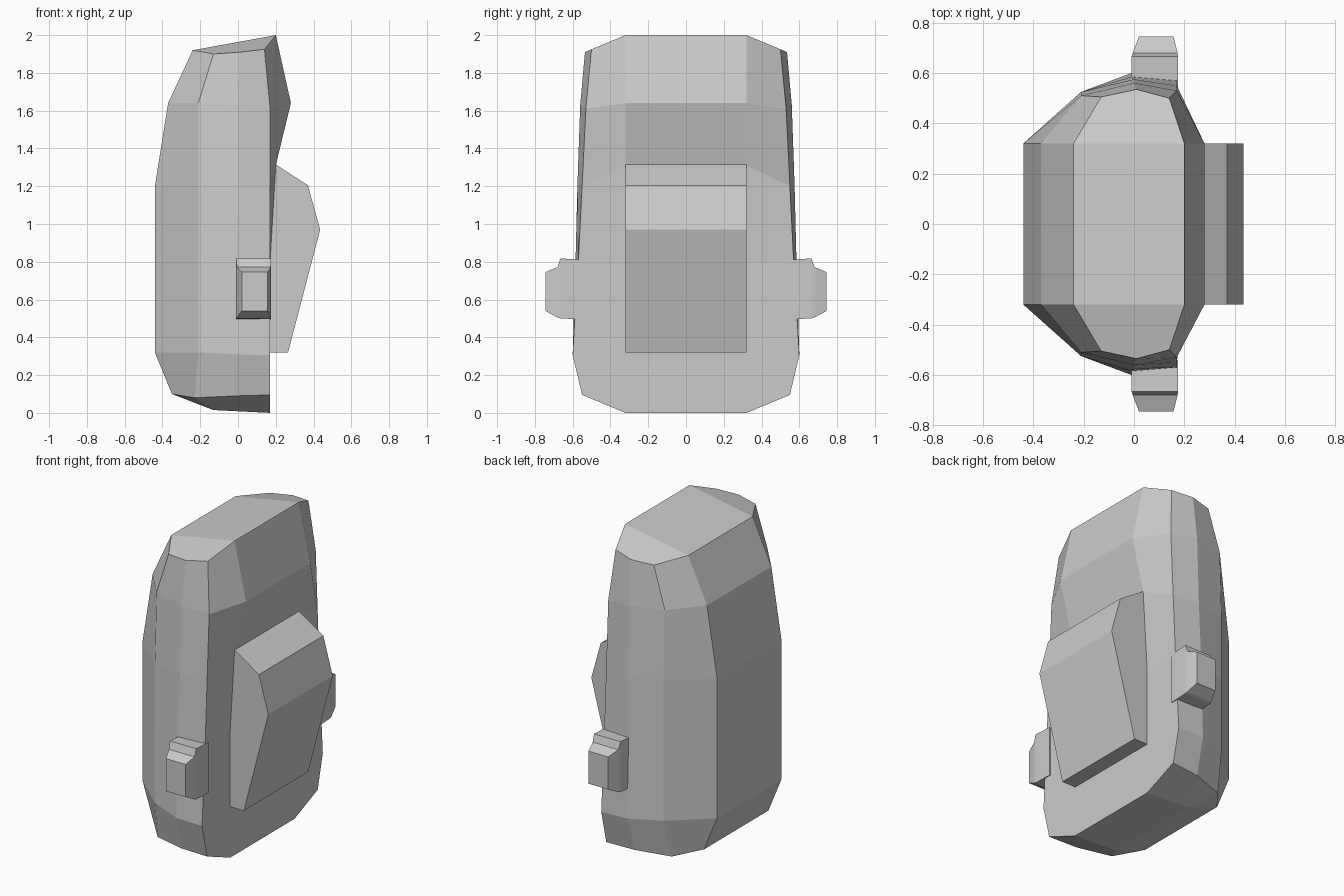
import bpy, bmesh

if "Cube" in bpy.data.objects:
    bpy.data.objects.remove(bpy.data.objects["Cube"])


def build(name, polys):
    """Make an object from polygons given as coordinates, sharing equal points."""
    bm = bmesh.new()
    pool = {}
    for poly in polys:
        vs = []
        for p in poly:
            key = tuple(round(c, 4) for c in p)
            if key not in pool:
                pool[key] = bm.verts.new(key)
            if pool[key] not in vs:
                vs.append(pool[key])
        if len(vs) > 2 and not bm.faces.get(vs):
            bm.faces.new(vs)
    bmesh.ops.recalc_face_normals(bm, faces=bm.faces)
    mesh = bpy.data.meshes.new(name)
    bm.to_mesh(mesh)
    bm.free()
    ob = bpy.data.objects.new(name, mesh)
    bpy.context.collection.objects.link(ob)
    return ob


def bands(rings):
    """Quads joining successive closed rings."""
    out = []
    for a, b in zip(rings, rings[1:]):
        n = len(a)
        for i in range(n):
            j = (i + 1) % n
            out.append([a[i], a[j], b[j], b[i]])
    return out


def flip(p):
    return (p[0], -p[1], p[2])


# Shell: half rings from back to front, bottom to top, mirrored across y
W = 0.32
rows = [
    [(-.13, W, .015)] * 3 + [(.17, W, 0)] * 2,
    [(-.35, W, .10), (-.23, .47, .08), (-.02, .535, .09), (.17, .55, .095), (.17, W, .10)],
    [(-.44, W, .32), (-.21, .525, .32), (-.01, .60, .31), (.17, .60, .305), (.17, W, .32)],
    [(-.44, W, .80), (-.21, .525, .80), (-.01, .585, .80), (.17, .57, .80), (.17, W, .80)],
    [(-.44, W, 1.20), (-.21, .525, 1.20), (0, .575, 1.20), (.17, .55, 1.20), (.20, W, 1.31)],
    [(-.37, W, 1.64), (-.21, .51, 1.64), (0, .56, 1.63), (.17, .53, 1.61), (.28, W, 1.64)],
    [(-.24, W, 1.92), (-.13, .505, 1.90), (.01, .535, 1.91), (.14, .50, 1.925), (.20, W, 2.0)],
]
polys = bands([r + [flip(p) for p in reversed(r)] for r in rows])
for r in (rows[0], rows[-1]):
    polys += [r, [flip(p) for p in r], [r[0], r[-1], flip(r[-1]), flip(r[0])]]
build("shell", polys)

# Front pouch: side profile extruded across y
profile = [(.15, .32), (.265, .32), (.435, .97), (.37, 1.205), (.20, 1.315), (.15, 1.315)]
ends = [[(x, y, z) for x, z in profile] for y in (-W, W)]
build("front_pouch", bands(ends) + ends)

# Side clips: rectangular sections lofted outward (y, x0, x1, z0, z1)
sections = [
    (.54, -.01, .175, .495, .81),
    (.665, -.01, .175, .50, .818),
    (.68, -.005, .173, .505, .772),
    (.745, .02, .157, .54, .745),
]
rings = [[(x0, y, z0), (x1, y, z0), (x1, y, z1), (x0, y, z1)]
         for y, x0, x1, z0, z1 in sections]
clip = bands(rings) + [rings[0], rings[-1]]
build("side_clip_left", clip)
build("side_clip_right", [[flip(p) for p in f] for f in clip])
